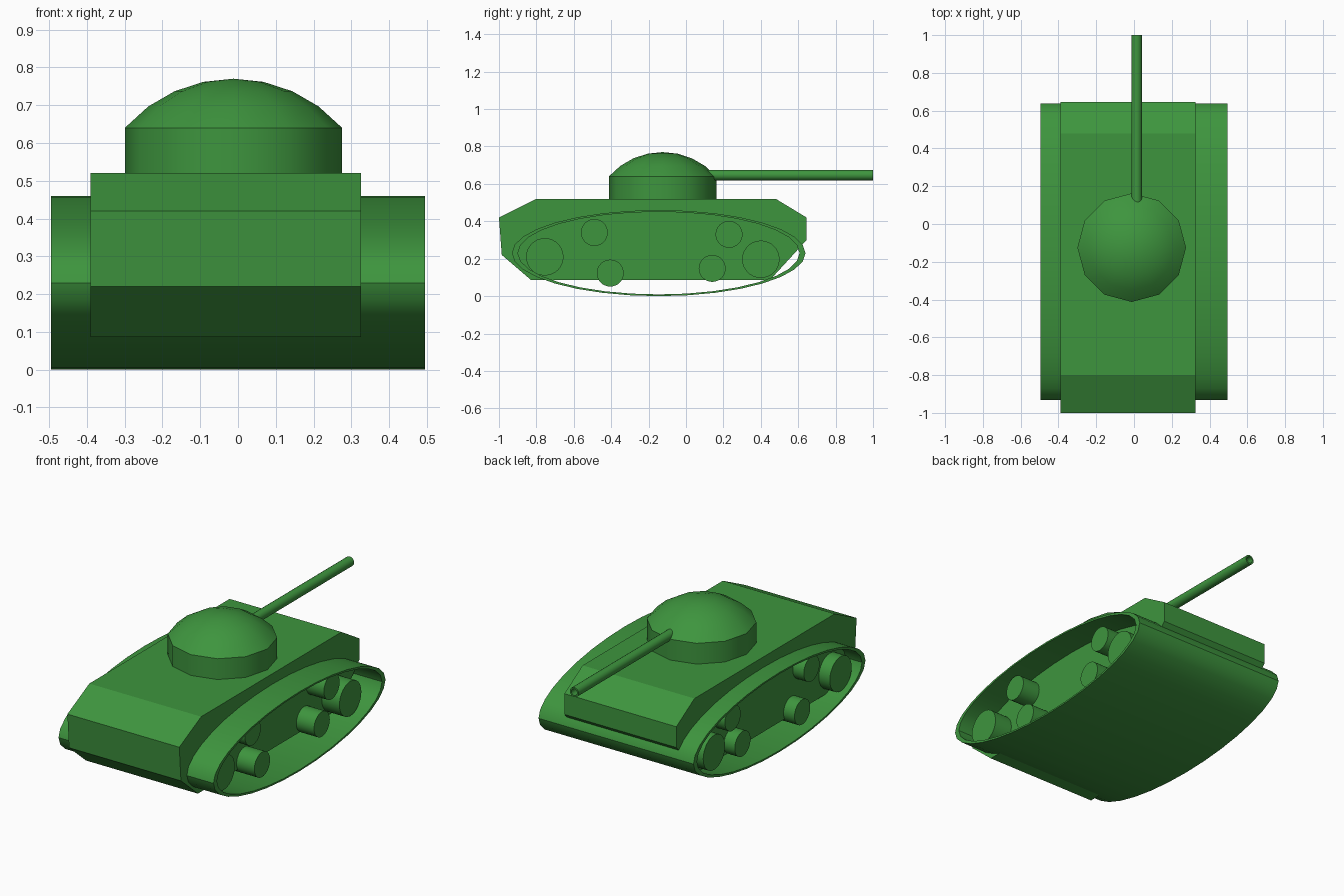
import bpy, bmesh
from math import sin, cos, pi, radians, sqrt
from mathutils import Matrix

if "Cube" in bpy.data.objects:
    bpy.data.objects.remove(bpy.data.objects["Cube"])

# One green paint for everything
GREEN = (0.048, 0.30, 0.048, 1)
paint = bpy.data.materials.new("army_green")
paint.use_nodes = True
paint.diffuse_color = GREEN
paint.node_tree.nodes["Principled BSDF"].inputs["Base Color"].default_value = GREEN


def finish(bm, name, smooth=None):
    bmesh.ops.recalc_face_normals(bm, faces=bm.faces)
    mesh = bpy.data.meshes.new(name)
    bm.to_mesh(mesh)
    bm.free()
    ob = bpy.data.objects.new(name, mesh)
    bpy.context.collection.objects.link(ob)
    mesh.materials.append(paint)
    if smooth:
        bpy.ops.object.select_all(action='DESELECT')
        ob.select_set(True)
        bpy.context.view_layer.objects.active = ob
        bpy.ops.object.shade_smooth_by_angle(angle=radians(smooth))
    return ob


def loft(bm, rings, closed=False):
    """Join rings of points with quads; closed also joins last to first."""
    loops = [[bm.verts.new(p) for p in ring] for ring in rings]
    pairs = list(zip(loops, loops[1:]))
    if closed:
        pairs.append((loops[-1], loops[0]))
    for a, b in pairs:
        for i in range(len(a)):
            j = (i + 1) % len(a)
            bm.faces.new((a[i], a[j], b[j], b[i]))
    return loops


def side_ellipse(x, y, z, ry, rz, n):
    return [(x, y + ry * cos(2 * pi * i / n), z + rz * sin(2 * pi * i / n))
            for i in range(n)]


# Hull: side profile extruded across the width
profile = [(-1, .42), (-.80, .52), (.48, .52), (.645, .42),
           (.645, .30), (.45, .087), (-.83, .087), (-.985, .22)]
bm = bmesh.new()
ends = loft(bm, [[(x, y, z) for y, z in profile] for x in (-.39, .325)])
for end in ends:
    bm.faces.new(end)
finish(bm, "hull")

# Track: thin oval band, hollow across the full width
bm = bmesh.new()
loft(bm, [side_ellipse(x, -.146, .23, ry, rz, 32) for x, ry, rz in
          ((-.495, .785, .23), (.495, .785, .23),
           (.495, .753, .221), (-.495, .753, .221))], closed=True)
finish(bm, "track_band", 30)

# Wheels: stubs on both sides of the hull
wheels = {"front_wheel": (-.755, .21, .10), "front_upper_roller": (-.49, .34, .072),
          "front_lower_roller": (-.405, .123, .072), "rear_lower_roller": (.14, .148, .072),
          "rear_upper_roller": (.23, .33, .072), "rear_wheel": (.40, .197, .10)}
for name, (y, z, r) in wheels.items():
    for side, inner, outer in (("left", .30, .438), ("right", -.36, -.46)):
        bm = bmesh.new()
        for end in loft(bm, [side_ellipse(x, y, z, r, r, 32) for x in (inner, outer)]):
            bm.faces.new(end)
        finish(bm, f"{side}_{name}", 30)

# Turret: twelve-sided drum with a spherical cap
drum, rim, top = .2875, .64, .77
cap = top - rim
ball = (drum ** 2 + cap ** 2) / (2 * cap)
levels = [(drum, .515), (drum, rim)]
for angle in (36, 24, 12):
    a = radians(angle)
    levels.append((ball * sin(a), top - ball + ball * cos(a)))
bm = bmesh.new()
loops = loft(bm, [[(-.012 + r * cos(pi * i / 6), -.125 + r * sin(pi * i / 6), z)
                   for i in range(12)] for r, z in levels])
bm.faces.new(loops[0])
peak = bm.verts.new((-.012, -.125, top))
for i in range(12):
    bm.faces.new((loops[-1][i - 1], loops[-1][i], peak))
finish(bm, "turret", 31)

# Gun barrel: hollow tube pointing along +y
bm = bmesh.new()
tube = [[(.014 + r * cos(pi * i / 8), y, .647 + r * sin(pi * i / 8)) for i in range(16)]
        for y, r in ((0, .028), (1, .028), (1, .019), (0, .019))]
loft(bm, tube, closed=True)
finish(bm, "gun_barrel", 30)
